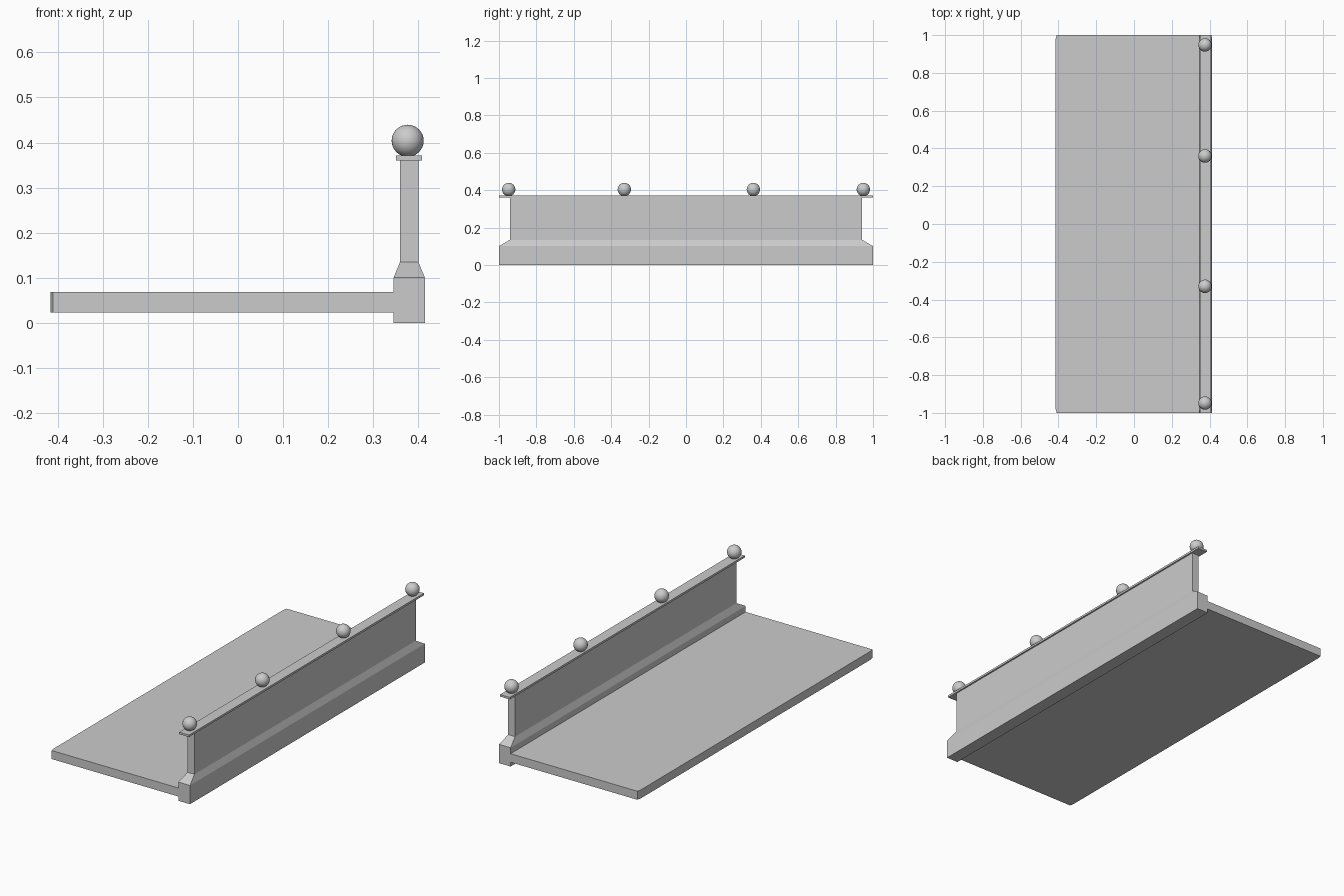
import bpy, bmesh

if "Cube" in bpy.data.objects:
    bpy.data.objects.remove(bpy.data.objects["Cube"])


def loft(name, rings):
    """Closed solid skinned through equal-length rings of 3D points, bottom to top."""
    bm = bmesh.new()
    loops = [[bm.verts.new(p) for p in ring] for ring in rings]
    n = len(loops[0])
    bm.faces.new(loops[0][::-1])
    bm.faces.new(loops[-1])
    for a, b in zip(loops, loops[1:]):
        for i in range(n):
            j = (i + 1) % n
            bm.faces.new((a[i], a[j], b[j], b[i]))
    bmesh.ops.recalc_face_normals(bm, faces=bm.faces)
    mesh = bpy.data.meshes.new(name)
    bm.to_mesh(mesh)
    bm.free()
    obj = bpy.data.objects.new(name, mesh)
    bpy.context.collection.objects.link(obj)
    return obj


def rect(x0, x1, y, z):
    return [(x0, -y, z), (x1, -y, z), (x1, y, z), (x0, y, z)]


# Walkway slab, with slightly clipped outer corners
outline = [(-0.41, -1), (0.346, -1), (0.346, 1), (-0.41, 1), (-0.415, 0.98), (-0.415, -0.98)]
loft("walkway_slab", [[(x, y, z) for x, y in outline] for z in (0.023, 0.069)])

# Parapet wall: wide plinth, sloped shoulder, thin upper wall
loft("parapet_wall", [
    rect(0.345, 0.414, 1.0, 0.0),
    rect(0.345, 0.414, 1.0, 0.101),
    rect(0.359, 0.400, 0.942, 0.135),
    rect(0.359, 0.400, 0.942, 0.361),
])

# Coping strip on top of the wall
loft("coping", [rect(0.350, 0.408, 1.0, z) for z in (0.360, 0.371)])

# Ball finials
for i, y in enumerate((-0.948, -0.330, 0.360, 0.948)):
    bpy.ops.mesh.primitive_uv_sphere_add(segments=32, ring_count=16, radius=0.0355,
                                         location=(0.376, y, 0.404))
    ball = bpy.context.object
    ball.name = f"ball_finial_{i + 1}"
    bpy.ops.object.shade_smooth()
